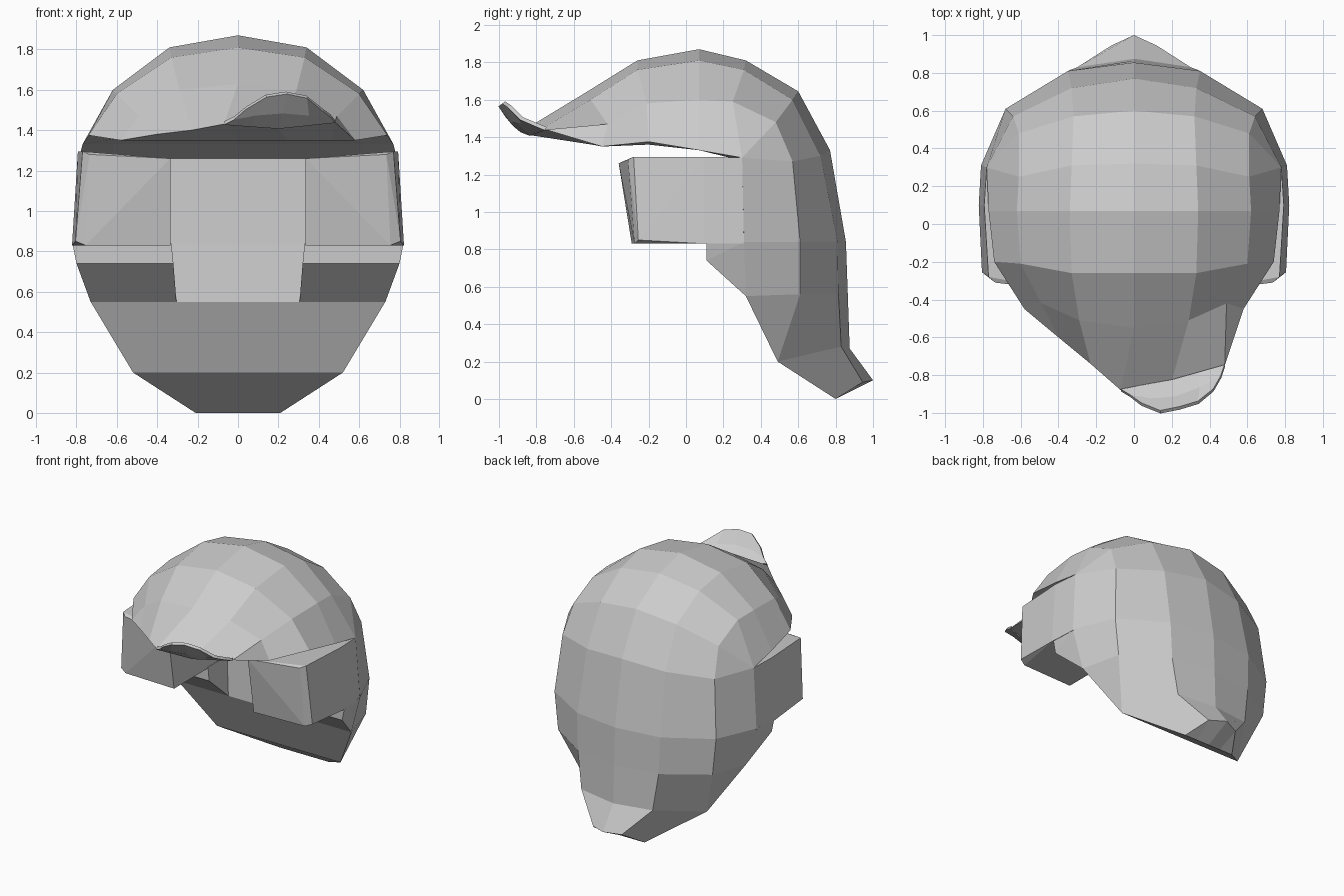
import bpy, bmesh

if "Cube" in bpy.data.objects:
    bpy.data.objects.remove(bpy.data.objects["Cube"])

def make_object(name, bm):
    bmesh.ops.remove_doubles(bm, verts=bm.verts, dist=0.001)
    bmesh.ops.dissolve_degenerate(bm, edges=bm.edges, dist=0.001)
    bmesh.ops.recalc_face_normals(bm, faces=bm.faces)
    mesh = bpy.data.meshes.new(name)
    bm.to_mesh(mesh)
    bm.free()
    ob = bpy.data.objects.new(name, mesh)
    bpy.context.collection.objects.link(ob)
    return ob

def mirrored(half):
    """Centre-to-right row of points -> full left-to-right row."""
    return [(-x, y, z) for x, y, z in half[:0:-1]] + list(half)

def shelf(y, z, edge):
    """Inner row at one depth and height, ending at an outer edge point."""
    return mirrored([(0, y, z), (edge[0] * .42, y, z), (edge[0] * .8, y, z), edge])

def loft(name, rows, closed):
    bm = bmesh.new()
    grid = [[bm.verts.new(p) for p in r] for r in rows]
    for i in range(len(grid) if closed else len(grid) - 1):
        a, b = grid[i], grid[(i + 1) % len(grid)]
        for j in range(len(a) - 1):
            bm.faces.new((a[j], a[j + 1], b[j + 1], b[j]))
    return make_object(name, bm)

def side_hull(name, points):
    bm = bmesh.new()
    verts = [bm.verts.new(p) for p in points]
    res = bmesh.ops.convex_hull(bm, input=verts)
    loose = {v for v in res["geom_interior"] if isinstance(v, bmesh.types.BMVert)}
    bmesh.ops.delete(bm, geom=list(loose), context='VERTS')
    ob = make_object(name, bm)
    ob.modifiers.new("mirror", 'MIRROR').use_mirror_merge = False
    return ob

# Shared corner points on the right side
brow, temple, ear = (.58, -.45, 1.35), (.74, -.2, 1.375), (.77, .07, 1.33)
side_top, side_mid = (.78, .3, 1.29), (.81, .31, .84)
side_low, jaw, nape = (.73, .32, .55), (.52, .49, .2), (.21, .8, 0)

# Asymmetric swept fringe edge
fringe = [(-.58, -.45, 1.35), (-.4, -.6, 1.38), (-.23, -.74, 1.4), (-.07, -.88, 1.43),
          (.2, -.83, 1.41), (.48, -.75, 1.44), brow]

# Crown rows, front to back, each from the centre to the right
crown = [
    [(0, -.55, 1.63), (.29, -.51, 1.6), (.49, -.42, 1.47), brow],
    [(0, -.26, 1.81), (.33, -.26, 1.76), (.6, -.21, 1.58), temple],
    [(0, .07, 1.87), (.34, .07, 1.81), (.62, .07, 1.6), ear],
    [(0, .32, 1.81), (.33, .31, 1.76), (.61, .25, 1.59), side_top],
    [(0, .6, 1.645), (.32, .57, 1.6), (.61, .48, 1.48), side_top],
]
# Back rows, going down to the flicked tail
back = [
    [(0, .77, 1.33), (.33, .72, 1.3), (.64, .57, 1.27), side_top],
    [(0, .855, .84), (.35, .81, .84), (.68, .61, .84), side_mid],
    [(0, .865, .56), (.34, .815, .56), (.65, .61, .56), side_low],
    [(0, .875, .27), (.3, .83, .28), jaw, jaw],
    [(0, 1, .1), (.12, .945, .09), nape, jaw],
]
# Flat underside, neck wall and hollow under the crown
inner = [
    mirrored([(0, .8, 0), (.1, .8, 0), nape, jaw]),
    shelf(.49, .2, jaw),
    shelf(.32, .55, side_low),
    shelf(.34, .84, side_mid),
    shelf(.36, 1.26, side_top),
    shelf(.08, 1.33, ear),
    shelf(-.2, 1.36, temple),
    shelf(-.44, 1.35, brow),
]
loft("hair_cap", [fringe] + [mirrored(r) for r in crown + back] + inner, True)

# Upturned tip of the fringe
tip = loft("fringe_tip", [
    [(-.07, -.88, 1.435), (.06, -.855, 1.425), (.2, -.83, 1.415), (.34, -.79, 1.43), (.48, -.75, 1.445)],
    [(-.02, -.91, 1.46), (.09, -.93, 1.48), (.22, -.92, 1.49), (.35, -.87, 1.48), (.46, -.81, 1.47)],
    [(.04, -.955, 1.51), (.14, -.995, 1.57), (.24, -.975, 1.585), (.34, -.945, 1.565), (.42, -.88, 1.5)],
], False)
solid = tip.modifiers.new("thickness", 'SOLIDIFY')
solid.thickness, solid.offset = .02, 0

# Solid sideburn blocks in front of the ears
side_hull("sideburn_block", [
    (.335, .4, .83), (.335, -.29, .83), (.755, -.275, .83), (.805, -.255, .85), (.822, .1, .83), (.81, .31, .83),
    (.335, .4, 1.26), (.335, -.36, 1.26), (.735, -.31, 1.28), (.77, -.28, 1.295), (.793, .1, 1.295), (.78, .3, 1.29)])

# Stepped hair below the sideburns
side_hull("lower_sideburn", [
    (.33, .11, .84), (.82, .11, .84), (.81, .31, .84), (.33, .4, .84),
    (.32, .11, .74), (.80, .11, .74), (.305, .32, .55), (.73, .32, .55), (.31, .4, .55)])
